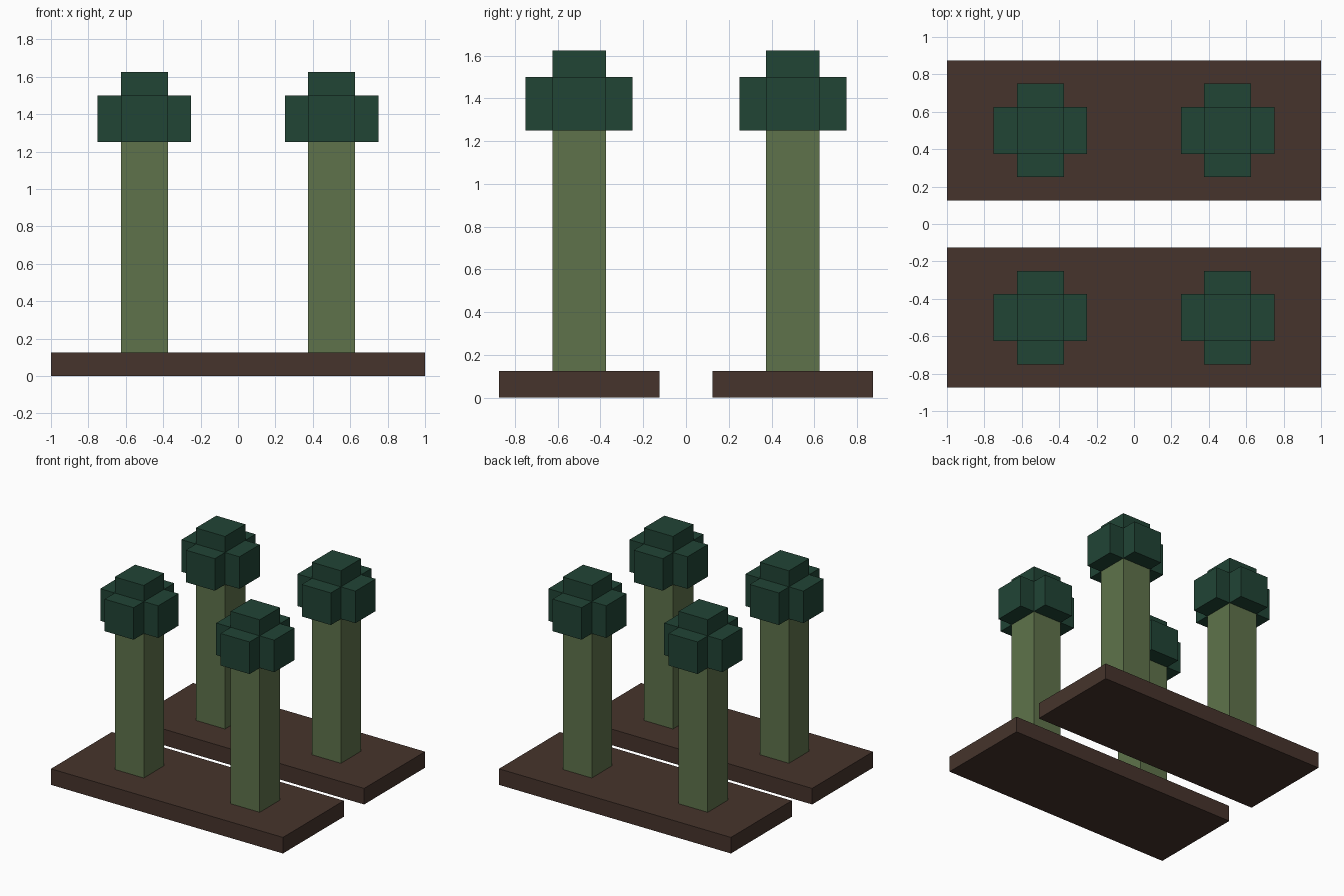
import bpy
import bmesh
from mathutils import Matrix, Vector

cube = bpy.data.objects.get("Cube")
if cube:
    bpy.data.objects.remove(cube, do_unlink=True)


def make_material(name, rgb):
    mat = bpy.data.materials.new(name)
    mat.use_nodes = True
    color = (*rgb, 1.0)
    mat.diffuse_color = color
    mat.node_tree.nodes["Principled BSDF"].inputs["Base Color"].default_value = color
    return mat


soil = make_material("soil brown", (0.061, 0.034, 0.025))
stem_green = make_material("stem green", (0.114, 0.171, 0.070))
leaf_green = make_material("dark leaf green", (0.015, 0.058, 0.036))

UNIT = 0.125  # every part sits on this block grid


def make_block(name, size, center, mat, arm=0.0):
    """Box; a non-zero arm extrudes its sides and top outward."""
    bm = bmesh.new()
    bmesh.ops.create_cube(bm, size=1, matrix=Matrix.Diagonal((*size, 1)))
    bm.normal_update()
    if arm:
        faces = [f for f in bm.faces if f.normal.z > -0.5]
        for face in faces:
            step = face.normal * arm
            new = bmesh.ops.extrude_discrete_faces(bm, faces=[face])["faces"]
            bmesh.ops.translate(bm, verts=new[0].verts, vec=step)
    bmesh.ops.recalc_face_normals(bm, faces=bm.faces)
    mesh = bpy.data.meshes.new(name)
    bm.to_mesh(mesh)
    bm.free()
    mesh.materials.append(mat)
    obj = bpy.data.objects.new(name, mesh)
    obj.location = Vector(center)
    bpy.context.collection.objects.link(obj)
    return obj


for y, row in ((-0.5, "front"), (0.5, "back")):
    # Soil slab under each row
    make_block(f"{row}_soil_slab", (2, 6 * UNIT, UNIT), (0, y, UNIT / 2), soil)
    for x, side in ((-0.5, "right"), (0.5, "left")):
        # Square stem
        make_block(f"{row}_{side}_stem", (2 * UNIT, 2 * UNIT, 9 * UNIT),
                   (x, y, 5.5 * UNIT), stem_green)
        # Leafy crown: core block with four side arms and a cap
        make_block(f"{row}_{side}_crown", (2 * UNIT,) * 3,
                   (x, y, 11 * UNIT), leaf_green, arm=UNIT)
